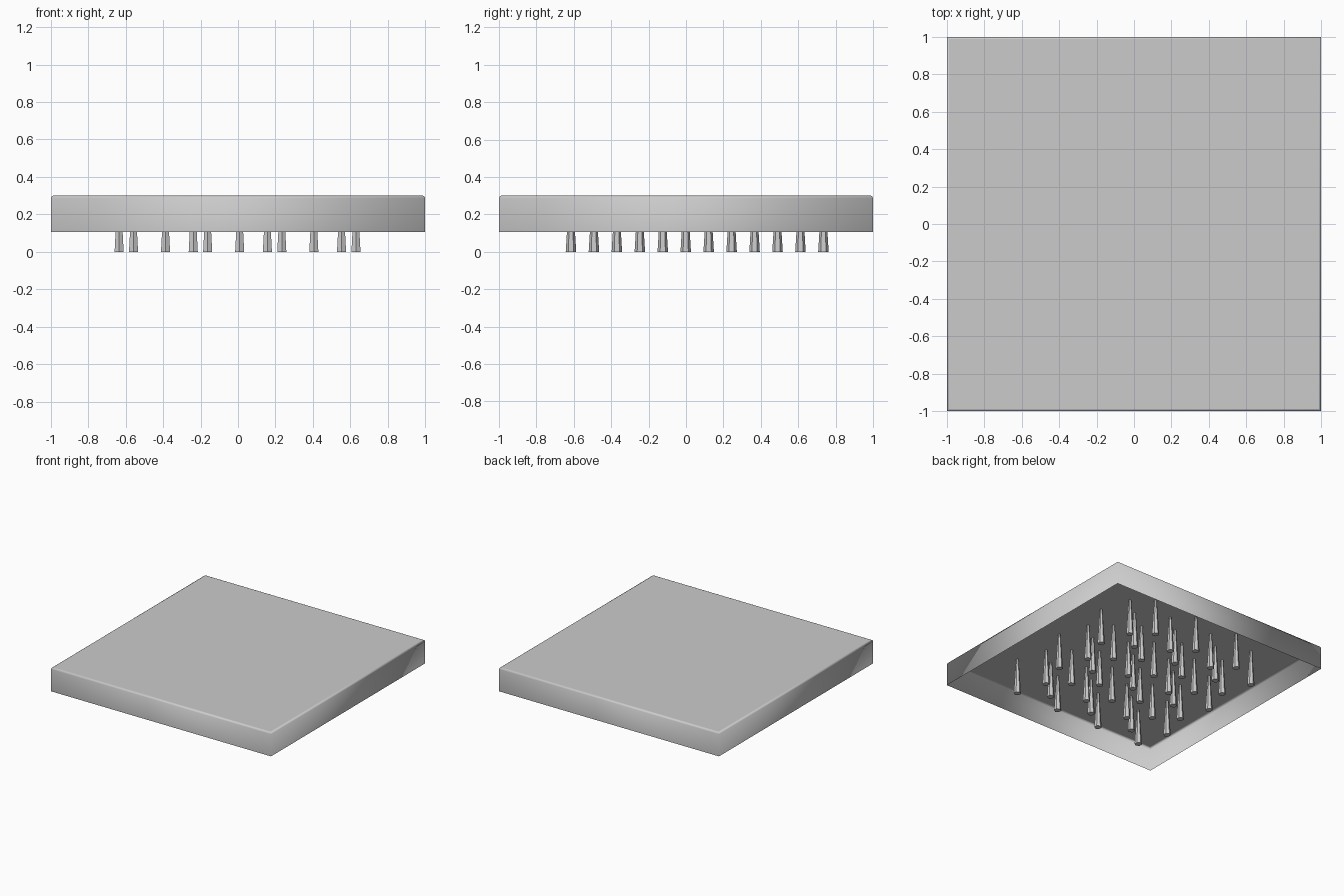
import bpy
import bmesh
from mathutils import Matrix

cube = bpy.data.objects.get("Cube")
if cube:
    bpy.data.objects.remove(cube, do_unlink=True)

# One plain material for the whole model
grey = bpy.data.materials.new("plain_grey")
grey.use_nodes = True
colour = (0.6, 0.6, 0.6, 1.0)
grey.diffuse_color = colour
shader = next(n for n in grey.node_tree.nodes if n.type == "BSDF_PRINCIPLED")
shader.inputs["Base Color"].default_value = colour


def finish(name, bm):
    mesh = bpy.data.meshes.new(name)
    bm.to_mesh(mesh)
    bm.free()
    mesh.materials.append(grey)
    obj = bpy.data.objects.new(name, mesh)
    bpy.context.collection.objects.link(obj)
    return obj


# Tray shell: thin square skirt, rounded top rim, open underneath
bm = bmesh.new()
profile = [(1.0, 0.105), (1.0, 0.286), (0.996, 0.296), (0.988, 0.3)]
corners = [(-1, -1), (1, -1), (1, 1), (-1, 1)]
rings = [[bm.verts.new((sx * half, sy * half, z)) for sx, sy in corners]
         for half, z in profile]
for low, high in zip(rings, rings[1:]):
    for i in range(4):
        j = (i + 1) % 4
        side = bm.faces.new((low[i], low[j], high[j], high[i]))
        side.smooth = True
top = bm.faces.new(rings[-1])
for edge in top.edges:
    edge.smooth = False
finish("tray_shell", bm)

# Tapered pins hanging from the underside in staggered rows
LENGTH = 0.295
PITCH = 0.396
FIRST_ROW, ROW_STEP = -0.615, 0.1227
outer_left, middle, outer_right = (0.63, 4), (0.405, 3), (0.553, 4)
pattern = [outer_left, middle, outer_right, middle]
bm = bmesh.new()
for row in range(12):
    start, count = pattern[row % len(pattern)]
    y = FIRST_ROW + row * ROW_STEP
    for k in range(count):
        place = Matrix.Translation((start - k * PITCH, y, LENGTH / 2))
        bmesh.ops.create_cone(bm, cap_ends=True, segments=6, radius1=0.028,
                              radius2=0.01, depth=LENGTH, matrix=place)
finish("underside_pins", bm)
